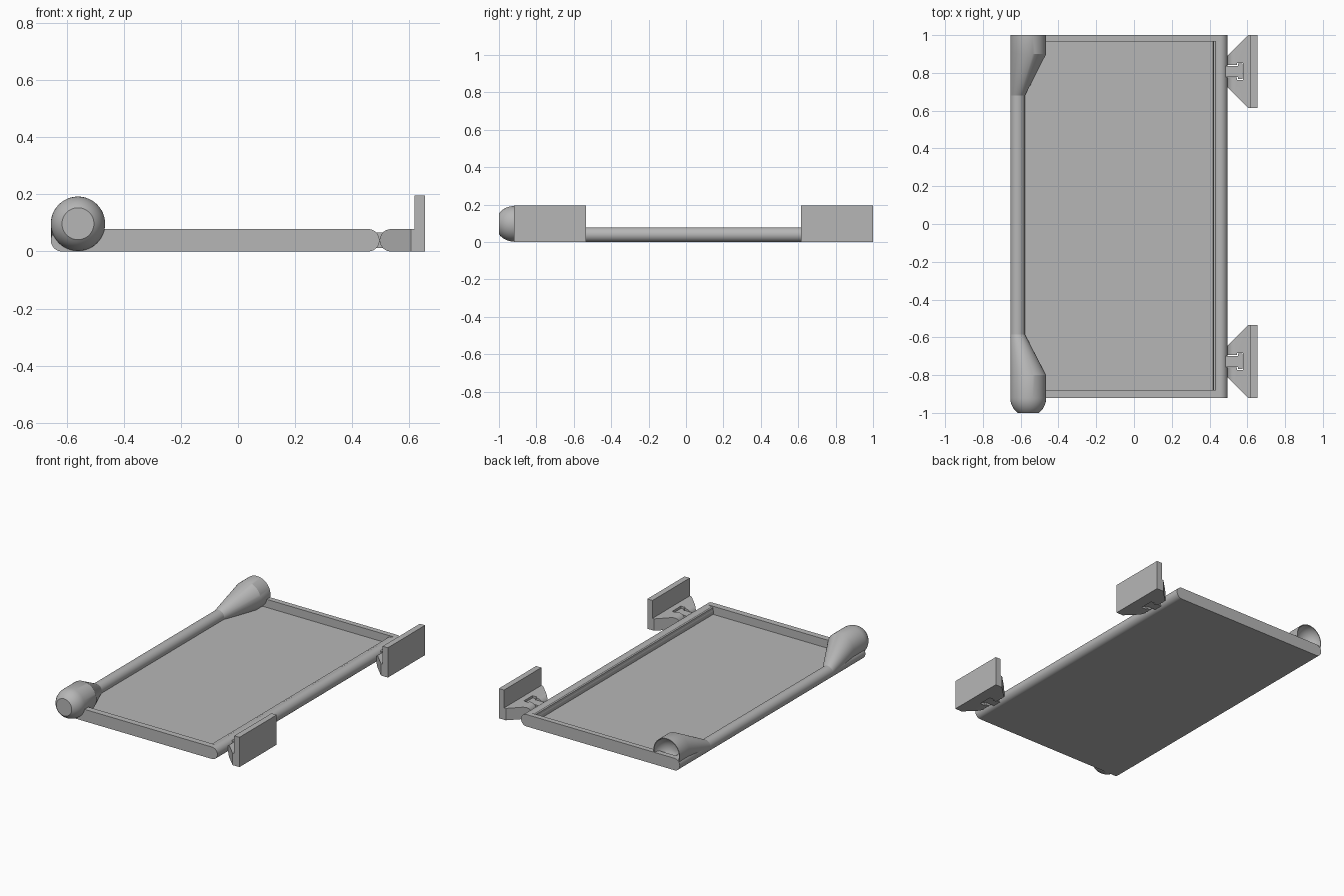
import bpy, bmesh, math

if "Cube" in bpy.data.objects:
    bpy.data.objects.remove(bpy.data.objects["Cube"], do_unlink=True)

grey = bpy.data.materials.new("plain_grey")
grey.use_nodes = True
grey.diffuse_color = (0.47, 0.47, 0.47, 1)
grey.node_tree.nodes["Principled BSDF"].inputs["Base Color"].default_value = grey.diffuse_color


def finish(name, bm, smooth=False):
    bmesh.ops.recalc_face_normals(bm, faces=bm.faces)
    mesh = bpy.data.meshes.new(name)
    bm.to_mesh(mesh)
    bm.free()
    mesh.materials.append(grey)
    obj = bpy.data.objects.new(name, mesh)
    bpy.context.collection.objects.link(obj)
    if smooth:
        bpy.ops.object.select_all(action='DESELECT')
        obj.select_set(True)
        bpy.context.view_layer.objects.active = obj
        bpy.ops.object.shade_smooth_by_angle(angle=math.radians(30))
    return obj


def loft(name, loops, smooth=False):
    """Skin matching loops of points and cap both ends."""
    bm = bmesh.new()
    rings = [[bm.verts.new(p) for p in loop] for loop in loops]
    n = len(rings[0])
    for a, b in zip(rings, rings[1:]):
        for i in range(n):
            j = (i + 1) % n
            bm.faces.new((a[i], a[j], b[j], b[i]))
    bm.faces.new(rings[0])
    bm.faces.new(rings[-1])
    return finish(name, bm, smooth)


def box(name, x0, x1, y0, y1, z0, z1):
    return loft(name, [[(x0, y0, z), (x1, y0, z), (x1, y1, z), (x0, y1, z)]
                       for z in (z0, z1)])


def ring(y, cx, cz, r, n=48):
    return [(cx + r * math.cos(math.tau * i / n), y, cz + r * math.sin(math.tau * i / n))
            for i in range(n)]


FRONT, BACK = -0.92, 1.0
RAIL = 0.039
LEFT_X, RIGHT_X = -0.616, 0.456

# Tray floor, side rails and end bars
box("tray_floor", LEFT_X, RIGHT_X, FRONT, BACK, 0, 0.025)
for name, x in (("bulb_side_rail", LEFT_X), ("bracket_side_rail", RIGHT_X)):
    loft(name, [ring(FRONT, x, RAIL, RAIL), ring(BACK, x, RAIL, RAIL)], True)
box("rail_inner_lip", 0.42, 0.435, FRONT + 0.04, BACK - 0.035, 0.02, 0.07)
box("front_bar", LEFT_X, RIGHT_X, FRONT, FRONT + 0.04, 0, 2 * RAIL)
box("back_bar", LEFT_X, RIGHT_X, BACK - 0.035, BACK, 0, 2 * RAIL)

# Rounded plug at the front and hollow socket at the back
BX, BZ, BR = -0.56, 0.097, 0.095
arc = [math.radians(a) for a in range(0, 55, 6)]
plug = [ring(-0.585, LEFT_X, RAIL, RAIL), ring(-0.80, BX, BZ, BR)]
plug += [ring(FRONT - 0.099 * math.sin(a), BX, BZ, BR * math.cos(a)) for a in arc]
loft("plug_end", plug, True)

bowl = [math.radians(a) for a in range(0, 88, 8)]
socket = [ring(0.68, LEFT_X, RAIL, RAIL), ring(0.90, BX, BZ, BR), ring(BACK, BX, BZ, BR)]
socket += [ring(BACK - 0.085 * math.sin(a), BX, BZ, 0.09 * math.cos(a)) for a in bowl]
loft("socket_end", socket, True)


# Bracket wedge with a rounded nose, a slot and a T-shaped tab, plus an upright plate
def wedge_loop(x, cy):
    half_w = 0.085 + (min(x, 0.605) - 0.496) * 0.99
    d = max(0.0, 0.535 - x)
    half_h = max(0.004, math.sqrt(max(0, RAIL ** 2 - d ** 2)))
    return [(x, cy + sy * half_w, RAIL + sz * half_h)
            for sy, sz in ((-1, -1), (1, -1), (1, 1), (-1, 1))]


def bracket(side, cy):
    xs = [0.535 - RAIL * math.cos(math.radians(a)) for a in range(0, 91, 10)]
    wedge = loft(side + "_bracket_wedge", [wedge_loop(x, cy) for x in xs + [0.605]], True)
    cutters = [box(side + "_slot_neck", 0.45, 0.56, cy - 0.033, cy + 0.033, -0.1, 0.2),
               box(side + "_slot_head", 0.545, 0.578, cy - 0.045, cy + 0.045, -0.1, 0.2)]
    for cutter in cutters:
        cutter.hide_render = True
        cutter.hide_viewport = True
        cutter.display_type = 'WIRE'
        cut = wedge.modifiers.new("slot", 'BOOLEAN')
        cut.operation = 'DIFFERENCE'
        cut.solver = 'EXACT'
        cut.object = cutter
    # Apply the cuts, then drop the helpers
    graph = bpy.context.evaluated_depsgraph_get()
    mesh = bpy.data.meshes.new_from_object(wedge.evaluated_get(graph))
    wedge.modifiers.clear()
    wedge.data = mesh
    for cutter in cutters:
        bpy.data.objects.remove(cutter, do_unlink=True)
    box(side + "_tab_neck", 0.47, 0.555, cy - 0.029, cy + 0.029, 0.012, 0.066)
    box(side + "_tab_head", 0.55, 0.574, cy - 0.041, cy + 0.041, 0.012, 0.066)
    box(side + "_bracket_base", 0.605, 0.62, cy - 0.1925, cy + 0.1925, 0, 2 * RAIL)
    box(side + "_bracket_upright", 0.617, 0.655, cy - 0.1925, cy + 0.1925, 0, 0.195)


bracket("front", -0.7275)
bracket("back", 0.8075)
